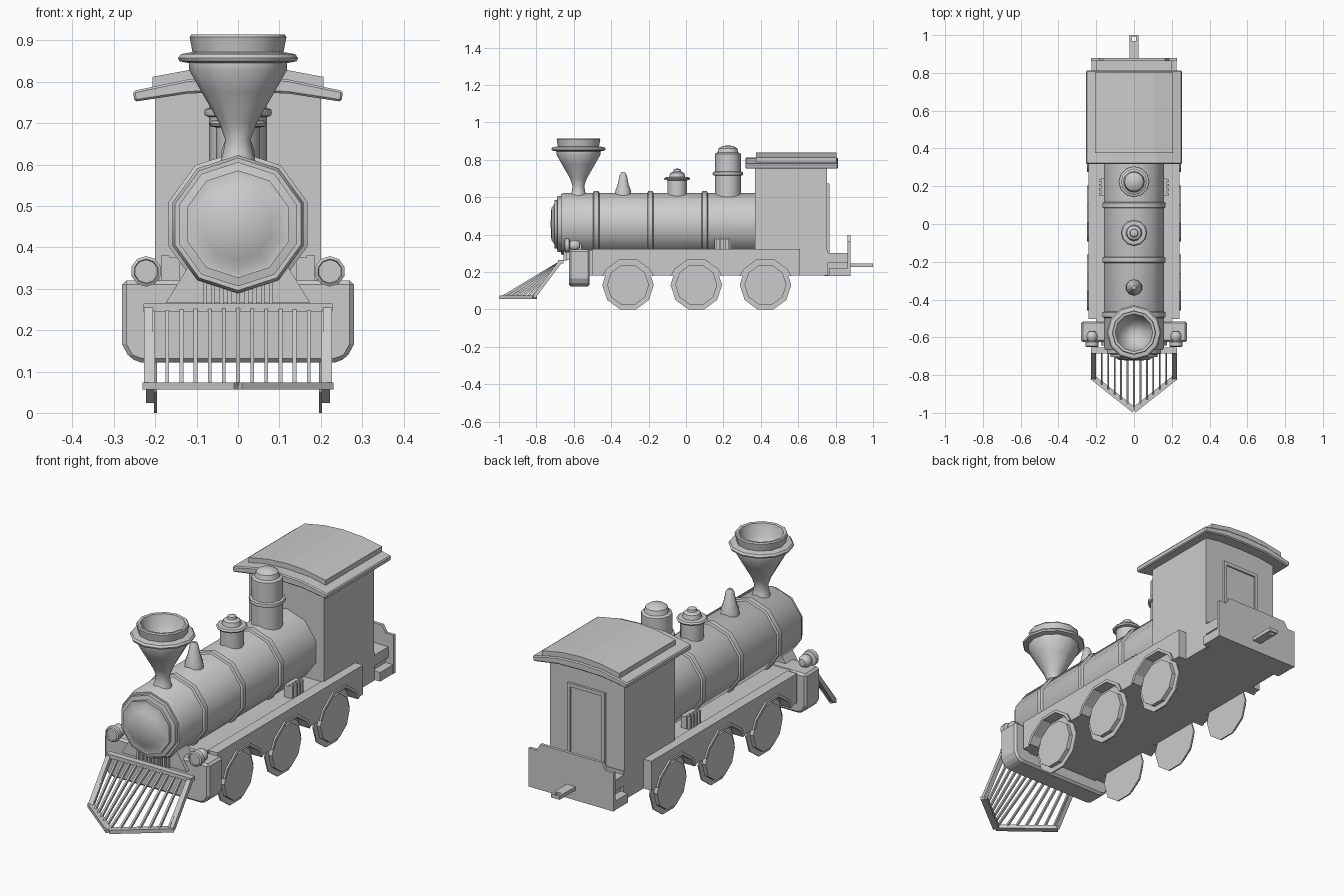
import bpy, bmesh, math
from math import sin, cos, pi, radians
from mathutils import Vector, Matrix

if "Cube" in bpy.data.objects:
    bpy.data.objects.remove(bpy.data.objects["Cube"])


def finish(name, bm, mirror=False, bevel=0, smooth=None):
    bmesh.ops.recalc_face_normals(bm, faces=bm.faces)
    me = bpy.data.meshes.new(name)
    bm.to_mesh(me)
    bm.free()
    ob = bpy.data.objects.new(name, me)
    bpy.context.collection.objects.link(ob)
    if bevel:
        m = ob.modifiers.new("bevel", 'BEVEL')
        m.width, m.segments = bevel, 1
    if mirror:
        ob.modifiers.new("mirror", 'MIRROR')
    if smooth:
        bpy.ops.object.select_all(action='DESELECT')
        ob.select_set(True)
        bpy.context.view_layer.objects.active = ob
        bpy.ops.object.shade_smooth_by_angle(angle=radians(smooth))
    return ob


def add_box(bm, x, y, z):
    size = Matrix.Diagonal((x[1] - x[0], y[1] - y[0], z[1] - z[0], 1))
    mid = Matrix.Translation((sum(x) / 2, sum(y) / 2, sum(z) / 2))
    bmesh.ops.create_cube(bm, size=1, matrix=mid @ size)


def boxes(name, items, **kw):
    bm = bmesh.new()
    for it in items:
        add_box(bm, *it)
    return finish(name, bm, **kw)


def lathe(name, prof, loc=(0, 0, 0), axis='z', n=10, smooth=40, **kw):
    """Revolve (radius, height) points; height runs along z, x or -y."""
    rot = {'z': Matrix(), 'y': Matrix.Rotation(pi / 2, 4, 'X'),
           'x': Matrix.Rotation(pi / 2, 4, 'Y')}[axis]
    bm = bmesh.new()
    rings = []
    for r, h in prof:
        k = n if r > 0 else 1
        rings.append([bm.verts.new((r * cos(pi / 2 + 2 * pi * i / n),
                                    r * sin(pi / 2 + 2 * pi * i / n), h)) for i in range(k)])
    for a, b in zip(rings, rings[1:]):
        for i in range(n):
            q = [a[i % len(a)], a[(i + 1) % len(a)], b[(i + 1) % len(b)], b[i % len(b)]]
            bm.faces.new(list(dict.fromkeys(q)))
    bmesh.ops.transform(bm, matrix=Matrix.Translation(loc) @ rot, verts=bm.verts)
    return finish(name, bm, smooth=smooth, **kw)


def prism(name, pts, axis, a, b, **kw):
    """Extrude a 2D outline along x (points y,z) or y (points x,z)."""
    bm = bmesh.new()
    f = bm.faces.new([bm.verts.new((a, p, q) if axis == 'x' else (p, a, q)) for p, q in pts])
    ext = bmesh.ops.extrude_face_region(bm, geom=[f])
    d = (b - a, 0, 0) if axis == 'x' else (0, b - a, 0)
    bmesh.ops.translate(bm, vec=d, verts=[v for v in ext['geom'] if isinstance(v, bmesh.types.BMVert)])
    return finish(name, bm, **kw)


def add_bar(bm, p, q, w, t):
    p, q = Vector(p), Vector(q)
    d = (q - p).normalized()
    side = d.cross(Vector((0, 0, 1))).normalized()
    up = side.cross(d)
    m = Matrix((side, d, up)).transposed().to_4x4()
    m.translation = (p + q) / 2
    bmesh.ops.create_cube(bm, size=1, matrix=m @ Matrix.Diagonal((w, (q - p).length, t, 1)))


def both(pts):
    """Complete a half outline (x,z) by reflecting it across x=0."""
    return pts + [(-x, z) for x, z in reversed(pts) if x > 0]


# boiler with stepped smokebox front, and bands
BZ = 0.456
lathe("boiler", [(0, -.4), (.167, -.4), (.167, .655), (.16, .668), (.15, .668), (.15, .686),
                 (.13, .69), (.13, .703), (.108, .703), (.085, .72), (0, .724)], (0, 0, BZ), 'y')
for i, y in enumerate((-.48, -.19, .1)):
    lathe(f"boiler_band_{i}", [(.164, -.018), (.176, -.012), (.176, .012), (.164, .018)], (0, y, BZ), 'y')

# chimney and domes
lathe("chimney", [(.045, .60), (.036, .63), (.031, .66), (.045, .70), (.088, .775), (.118, .828),
                  (.118, .845), (.142, .85), (.145, .858), (.138, .867), (.11, .872), (.117, .908),
                  (.113, .914), (.1, .912), (.085, .86), (.05, .81), (0, .79)], (0, -.575, 0), n=12)
lathe("sand_cone", [(.044, .6), (.042, .635), (.03, .665), (.02, .715), (.011, .731), (0, .734)],
      (0, -.336, 0))
lathe("small_dome", [(.053, .58), (.053, .69), (.066, .692), (.07, .699), (.064, .706), (.043, .708),
                     (.038, .728), (.022, .736), (.02, .747), (0, .755)], (0, -.047, 0), n=12)
lathe("steam_dome", [(.07, .58), (.07, .715), (.08, .718), (.082, .726), (.08, .734), (.069, .737),
                     (.069, .832), (.056, .838), (.05, .86), (.03, .873), (0, .877)], (0, .224, 0), n=12)

# chassis floor and arched side valances
WY, WZ = (-.31, .055, .425), .131
boxes("chassis", [((-.199, .199), (-.52, .76), (.18, .318))])


def arc(cy, r):
    return [(cy - r * cos(radians(a)), WZ + r * sin(radians(a))) for a in (19, 36, 72, 108, 144, 161)]


outline = [(-.503, .322), (-.503, .18)]
for cy in WY:
    outline += arc(cy, .15)
outline += [(.61, .18), (.61, .322)]
prism("side_valance", outline, 'x', .19, .242, mirror=True)
for i, cy in enumerate(WY):
    prism(f"wheel_arch_{i}", arc(cy, .157) + arc(cy, .143)[::-1], 'x', .195, .25, mirror=True)
    lathe(f"wheel_{i}", [(0, .196), (.1377, .196), (.1377, .203), (.112, .203), (.112, .222), (0, .222)],
          (0, cy, WZ), 'x', smooth=None, mirror=True)

# running board ventilators
boxes("side_vent", [((.14, .172), (.15, .24), (.315, .375))]
      + [((.165, .186), (.152 + i * .024, .164 + i * .024), (.315, .38)) for i in range(4)], mirror=True)

# front beam, saddle and lamps
prism("front_beam", both([(.235, .122), (.262, .132), (.28, .165), (.28, .32)]), 'y', -.625, -.515, bevel=.01)
prism("smokebox_saddle", both([(.175, .265), (.11, .37)]), 'y', -.642, -.56)
boxes("saddle_bars", [((x * .02 - .005, x * .02 + .005), (-.655, -.635), (.262, .33)) for x in range(-4, 5)])
for s, side in ((1, "right"), (-1, "left")):
    lathe(f"lamp_{side}", [(0, -.03), (.018, -.026), (.03, -.008), (.03, .008), (.02, .025), (.037, .03),
                           (.037, .052), (.03, .056), (.028, .05), (0, .05)], (s * .222, -.595, .342), 'y')

# cowcatcher: straight top rail, V-shaped bottom rail, slats
def low(x):
    return (x, -.985 + abs(x) / .215 * .17, .065)


bm = bmesh.new()
add_box(bm, (-.228, .228), (-.685, -.655), (.245, .264))
for s in (1, -1):
    add_bar(bm, low(s * .222), low(0), .03, .018)
    add_bar(bm, (s * .216, -.67, .258), low(s * .216), .022, .02)
for i in range(-6, 7):
    x = i * .0342
    add_bar(bm, (x, -.67, .255), low(x), .009, .012)
finish("cowcatcher", bm)

# cab, roof layers and rear door
boxes("cab", [((-.2, .2), (.37, .755), (.18, .785))])
prism("roof_lower", both([(0, .775), (.12, .772), (.25, .752), (.254, .778), (.12, .806), (0, .812)]),
      'y', .317, .812, bevel=.005)
prism("roof_upper", both([(0, .8), (.207, .78), (.207, .812), (.1, .832), (0, .838)]), 'y', .375, .805)
boxes("rear_door", [((s * .092 - .008, s * .092 + .008), (.74, .766), (.3, .672)) for s in (1, -1)]
      + [((-.1, .1), (.74, .766), (.655, .672)), ((-.085, .085), (.74, .758), (.3, .66))])

# rear platform, steps and back plate
boxes("rear_platform", [((-.185, .185), (.74, .87), (.178, .25)), ((-.2, .2), (.745, .87), (.25, .302))])
boxes("rear_step", [((.16, .225), (.765, .87), (.178, .222))], mirror=True)
prism("back_plate", both([(.227, .178), (.227, .365), (.185, .365), (.165, .398)]), 'y', .864, .879)

# coupling bar with a hole in the end
boxes("coupling", [((-.023, .023), (.87, .97), (.226, .244)), ((-.023, .023), (.992, 1.0), (.226, .244)),
                   ((.011, .023), (.97, .992), (.226, .244)), ((-.023, -.011), (.97, .992), (.226, .244))])
